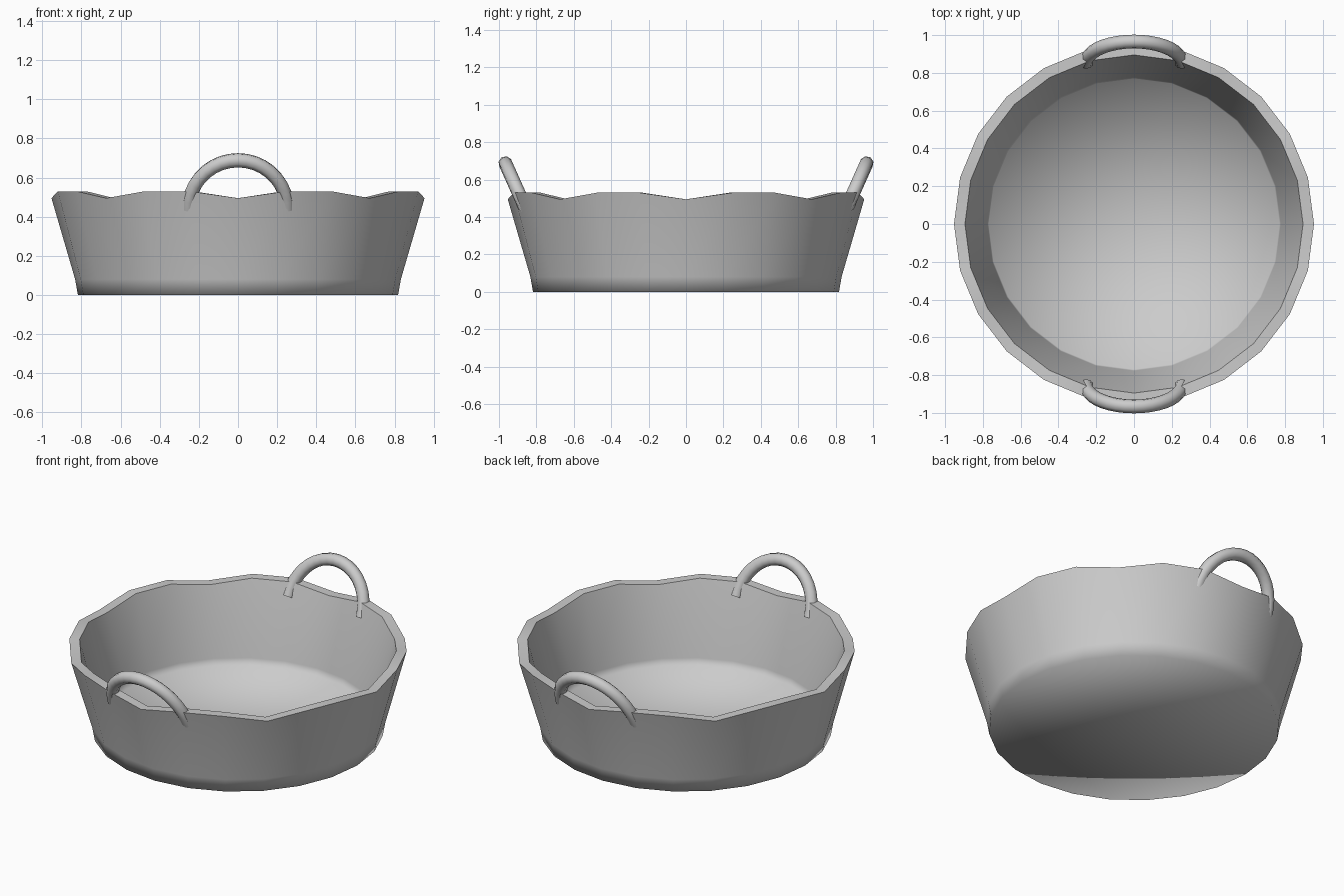
import bpy, bmesh, math

if "Cube" in bpy.data.objects:
    bpy.data.objects.remove(bpy.data.objects["Cube"])

SIDES = 24


def rim_z(a):
    # gently scalloped rim: a dip every 45 degrees
    return 0.518 - 0.0235 * math.cos(8 * a)


# Basket shell: profile rings (radius, height), None = wavy rim height
profile = [(0.818, 0.0), (0.832, 0.08), (0.953, None),
           (0.895, None), (0.777, 0.09), (0.77, 0.048)]
bm = bmesh.new()
rings = []
for r, z in profile:
    ring = []
    for i in range(SIDES):
        a = 2 * math.pi * i / SIDES
        ring.append(bm.verts.new((r * math.cos(a), r * math.sin(a),
                                  rim_z(a) if z is None else z)))
    rings.append(ring)
for lo, hi in zip(rings, rings[1:]):
    for i in range(SIDES):
        j = (i + 1) % SIDES
        bm.faces.new((lo[i], lo[j], hi[j], hi[i]))

# Underside and inner floor
for ring, z in ((rings[0], 0.0), (rings[-1], 0.052)):
    centre = bm.verts.new((0, 0, z))
    for i in range(SIDES):
        bm.faces.new((ring[i], ring[(i + 1) % SIDES], centre))

# Smooth walls with crisp rim edges
for f in bm.faces:
    f.smooth = True
for ring in (rings[2], rings[3]):
    for i in range(SIDES):
        bm.edges.get((ring[i], ring[(i + 1) % SIDES])).smooth = False
bmesh.ops.recalc_face_normals(bm, faces=bm.faces)
mesh = bpy.data.meshes.new("basket_shell")
bm.to_mesh(mesh)
bm.free()
bpy.context.collection.objects.link(bpy.data.objects.new("basket_shell", mesh))


# Arched handles leaning outward
def handle(name, side, steps=18):
    curve = bpy.data.curves.new(name, 'CURVE')
    curve.dimensions = '3D'
    curve.bevel_depth = 0.037
    curve.bevel_resolution = 2
    curve.use_fill_caps = True
    sp = curve.splines.new('POLY')
    sp.points.add(steps)
    for i, p in enumerate(sp.points):
        a = math.pi * i / steps
        s = math.sin(a)
        p.co = (0.252 * math.cos(a), side * (0.855 + 0.111 * s), 0.44 + 0.248 * s, 1)
    ob = bpy.data.objects.new(name, curve)
    bpy.context.collection.objects.link(ob)
    bpy.ops.object.select_all(action='DESELECT')
    bpy.context.view_layer.objects.active = ob
    ob.select_set(True)
    bpy.ops.object.convert(target='MESH')
    bpy.ops.object.shade_smooth_by_angle(angle=math.radians(50))


handle("front_handle", -1)
handle("back_handle", 1)
